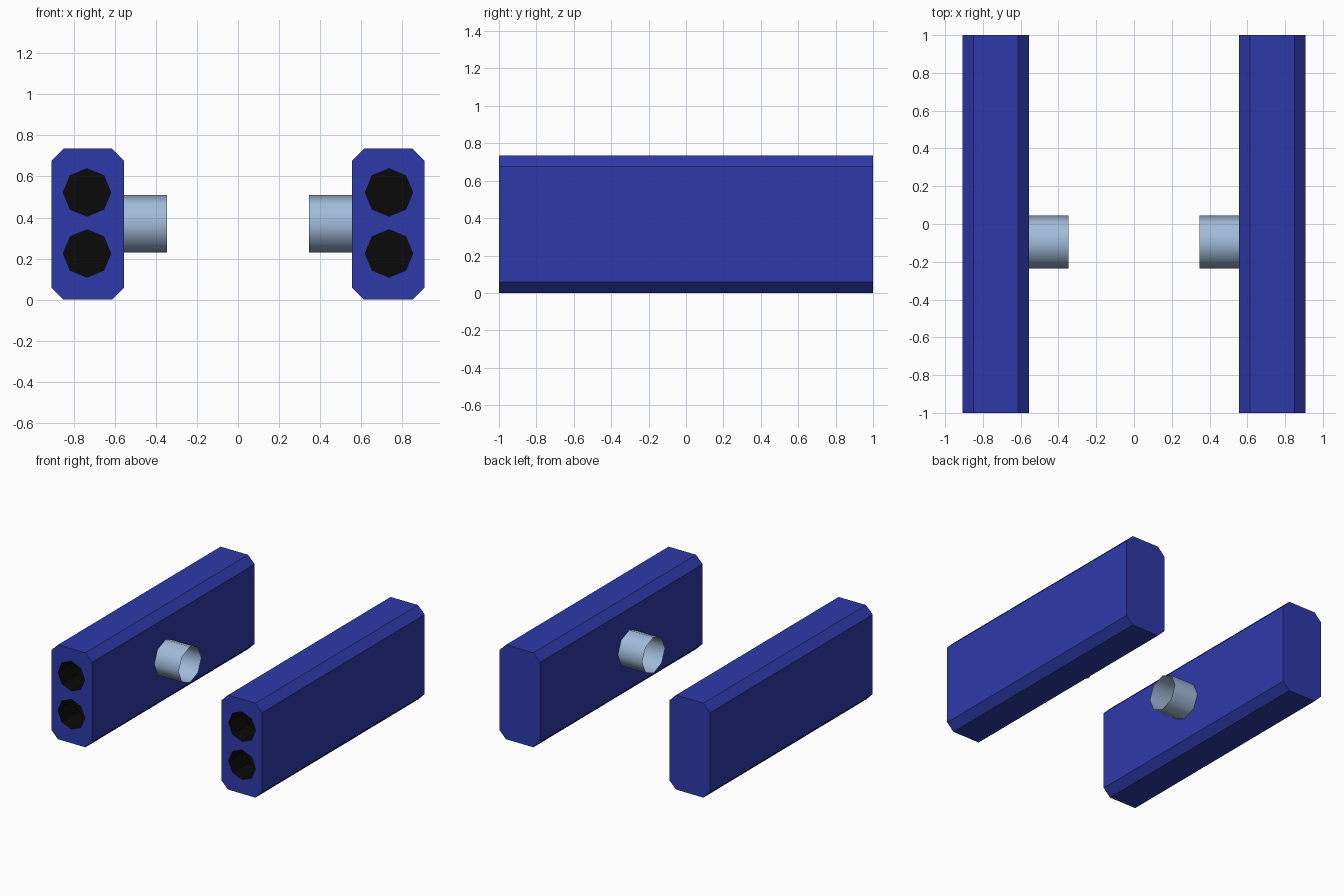
import bpy, bmesh
from math import pi, sin, cos

if "Cube" in bpy.data.objects:
    bpy.data.objects.remove(bpy.data.objects["Cube"])


def material(name, color):
    m = bpy.data.materials.new(name)
    m.diffuse_color = color
    m.use_nodes = True
    m.node_tree.nodes["Principled BSDF"].inputs["Base Color"].default_value = m.diffuse_color
    return m


BLUE = material("blue_paint", (0.027, 0.042, 0.40, 1))
BLACK = material("black_bore", (0.003, 0.003, 0.003, 1))
STEEL = material("pale_steel", (0.36, 0.50, 0.70, 1))


def prism(name, loop, offset, mat, capped=True):
    """Extrude a closed loop of points along offset."""
    bm = bmesh.new()
    a = [bm.verts.new(p) for p in loop]
    b = [bm.verts.new([c + d for c, d in zip(p, offset)]) for p in loop]
    n = len(loop)
    for i in range(n):
        j = (i + 1) % n
        bm.faces.new((a[i], a[j], b[j], b[i]))
    if capped:
        bm.faces.new(a[::-1])
        bm.faces.new(b)
    bmesh.ops.recalc_face_normals(bm, faces=bm.faces)
    me = bpy.data.meshes.new(name)
    bm.to_mesh(me)
    bm.free()
    me.materials.append(mat)
    ob = bpy.data.objects.new(name, me)
    bpy.context.collection.objects.link(ob)
    return ob


def octagon(radius):
    return [(radius * cos(i * pi / 4), radius * sin(i * pi / 4)) for i in range(8)]


CX, HALF_W, HEIGHT, CH = 0.732, 0.176, 0.735, 0.058

for side, s in (("left", -1), ("right", 1)):
    # chamfered housing running front to back
    w, h, c = HALF_W, HEIGHT, CH
    section = [(-w + c, 0), (w - c, 0), (w, c), (w, h - c),
               (w - c, h), (-w + c, h), (-w, h - c), (-w, c)]
    body = prism(side + "_housing", [(s * CX + x, -1, z) for x, z in section],
                 (0, 2, 0), BLUE)
    body.data.materials.append(BLACK)

    # two eight-sided bores in the front face
    for z0 in (0.225, 0.522):
        cutter = prism("bore_cutter",
                       [(s * 0.735 + x, -1.1, z0 + z) for x, z in octagon(0.116)],
                       (0, 0.3, 0), BLACK)
        cutter.hide_render = True
        mod = body.modifiers.new("bore", 'BOOLEAN')
        mod.operation = 'DIFFERENCE'
        mod.solver = 'EXACT'
        mod.material_mode = 'TRANSFER'
        mod.object = cutter
        bpy.context.view_layer.objects.active = body
        bpy.ops.object.modifier_apply(modifier=mod.name)
        bpy.data.objects.remove(cutter)

    # open-ended mounting tube on the inner wall
    tube = prism(side + "_mounting_tube",
                 [(s * 0.556, -0.096 + y, 0.37 + z) for y, z in octagon(0.14)],
                 (-s * 0.21, 0, 0), STEEL, capped=False)
    for p in tube.data.polygons:
        p.use_smooth = True
